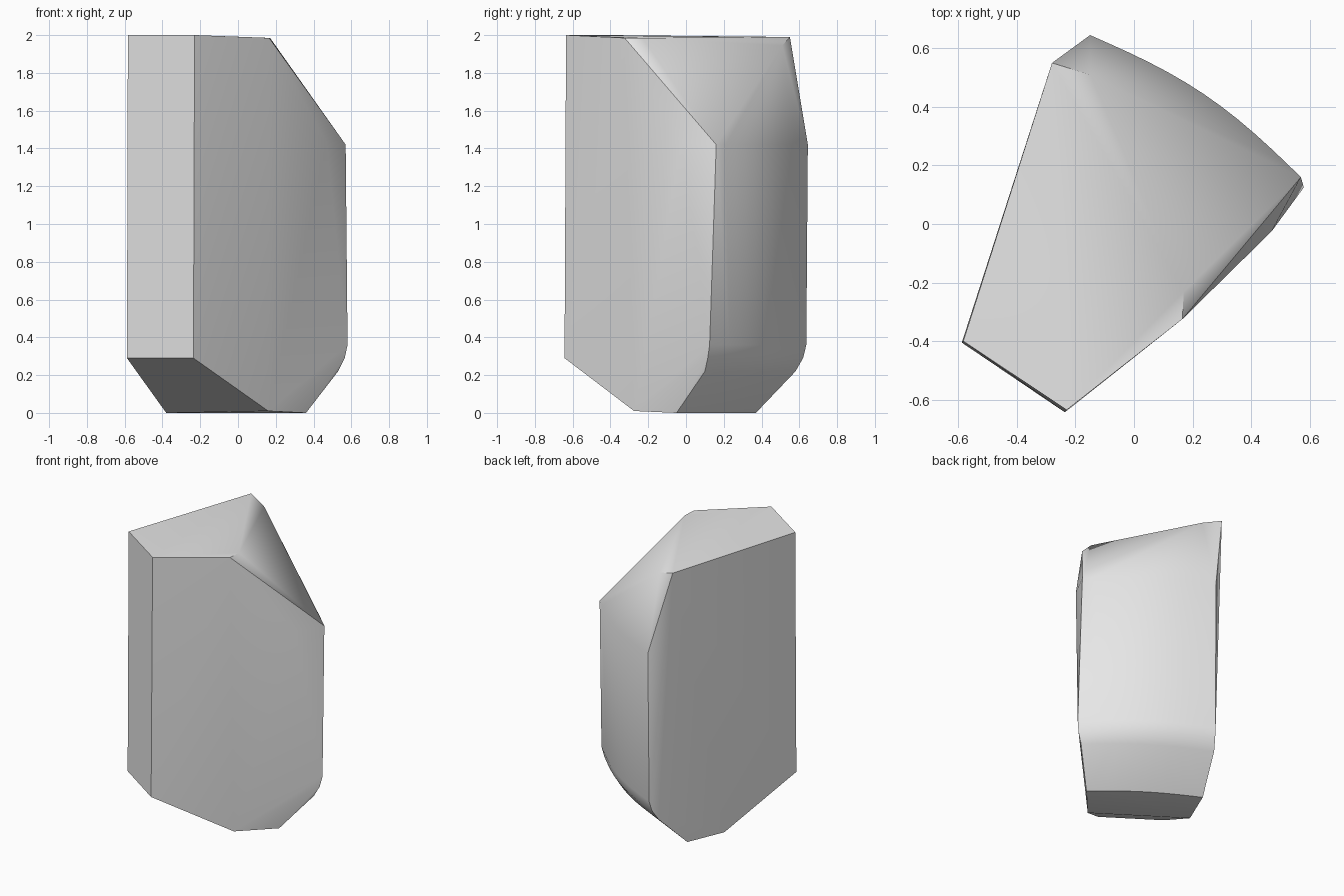
import bpy
import bmesh
import math
from mathutils import Vector

cube = bpy.data.objects.get("Cube")
if cube:
    bpy.data.objects.remove(cube, do_unlink=True)


def arc(start, end, bulge, z, steps=12):
    """Shallow outward arc of points at one height."""
    a, b = Vector((*start, z)), Vector((*end, z))
    out = (b - a).cross(Vector((0, 0, -1))).normalized() * -1
    if out.dot(a + b) < 0:
        out.negate()
    return [a.lerp(b, i / steps) + out * bulge * math.sin(math.pi * i / steps)
            for i in range(steps + 1)]


# Rounded back wall, from the shoulder down to the base
points = arc((0.57, 0.16), (-0.15, 0.645), 0.05, 1.42)
points += arc((0.58, 0.125), (-0.155, 0.637), 0.05, 0.36)
points += arc((0.565, 0.115), (-0.165, 0.62), 0.05, 0.29)
points += arc((0.53, 0.10), (-0.19, 0.58), 0.045, 0.22)
points += arc((0.36, -0.05), (-0.27, 0.37), 0.03, 0)

# Top plate and the start of the sloping facet
points += [(-0.583, -0.40, 2), (-0.23, -0.635, 2), (0.165, -0.325, 1.985),
           (0.17, -0.23, 1.985), (-0.15, 0.51, 1.945), (-0.28, 0.55, 1.99)]

# Front shoulder, lower front corners and base corners
points += [(0.47, -0.025, 1.43), (-0.588, -0.405, 0.29),
           (-0.236, -0.643, 0.29), (0.16, -0.275, 0.01), (-0.38, 0.11, 0)]

# Wrap the corners in one faceted solid
bm = bmesh.new()
for p in points:
    bm.verts.new(p)
hull = bmesh.ops.convex_hull(bm, input=bm.verts)
loose = {v for v in hull["geom_interior"] + hull["geom_unused"]
         if isinstance(v, bmesh.types.BMVert)}
bmesh.ops.delete(bm, geom=list(loose), context="VERTS")
bmesh.ops.dissolve_limit(bm, angle_limit=math.radians(0.5),
                         verts=bm.verts, edges=bm.edges)
bmesh.ops.recalc_face_normals(bm, faces=bm.faces)
mesh = bpy.data.meshes.new("stone_block")
bm.to_mesh(mesh)
bm.free()

stone = bpy.data.objects.new("stone_block", mesh)
bpy.context.collection.objects.link(stone)

# Plain pale grey
grey = bpy.data.materials.new("pale_grey")
grey.use_nodes = True
colour = (0.8, 0.8, 0.8, 1)
grey.diffuse_color = colour
grey.node_tree.nodes["Principled BSDF"].inputs["Base Color"].default_value = colour
mesh.materials.append(grey)

bpy.ops.object.select_all(action="DESELECT")
stone.select_set(True)
bpy.context.view_layer.objects.active = stone
bpy.ops.object.shade_smooth_by_angle(angle=math.radians(28))
